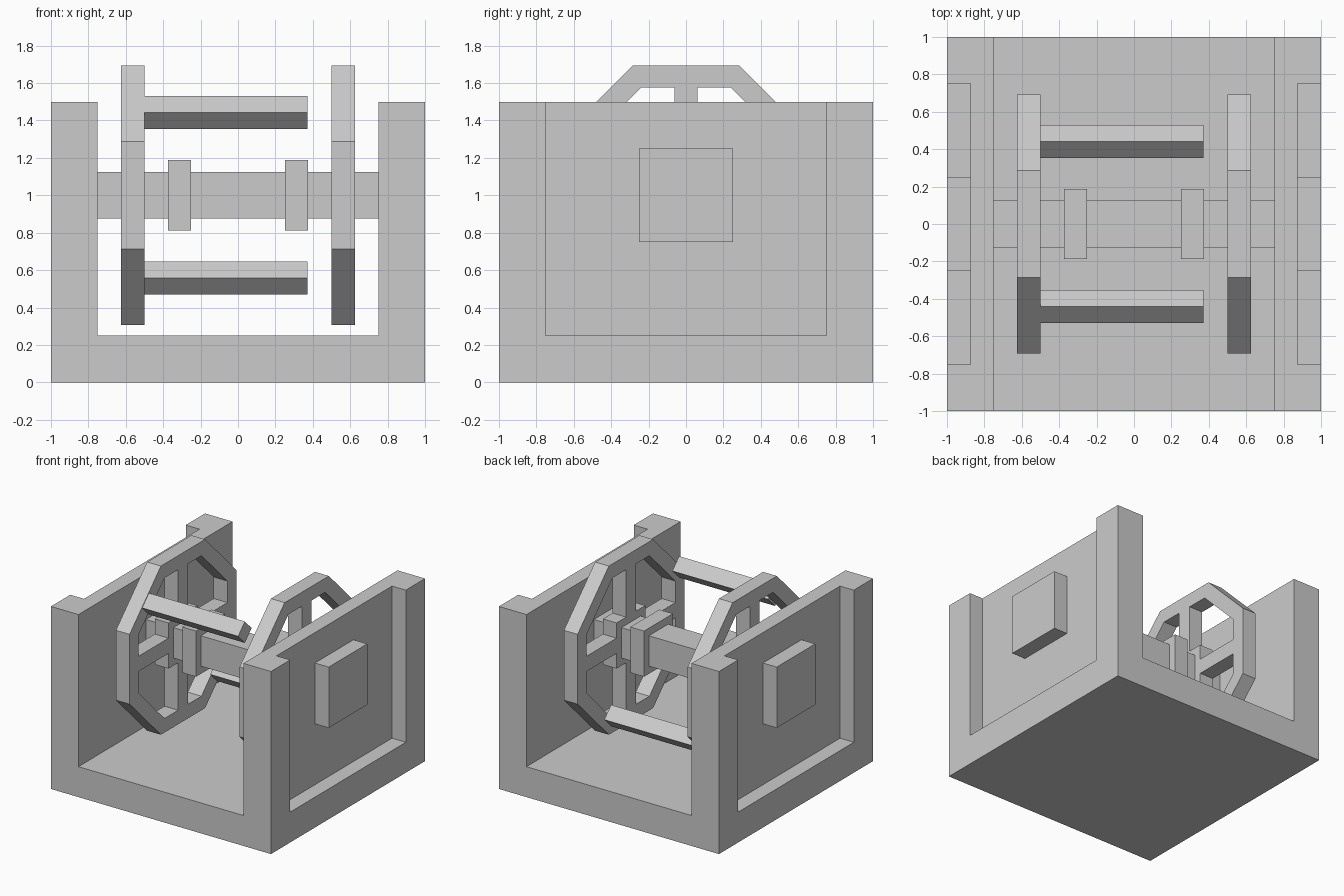
import bpy
import bmesh
from math import cos, sin, pi

if "Cube" in bpy.data.objects:
    bpy.data.objects.remove(bpy.data.objects["Cube"])

AXLE_Z = 1.0


def prism(name, pts, lo, hi, axis):
    """Extrude a closed 2D profile along x (points are y,z) or y (points are x,z)."""
    def place(u, v, d):
        return (d, u, v) if axis == 'x' else (u, d, v)
    bm = bmesh.new()
    a = [bm.verts.new(place(u, v, lo)) for u, v in pts]
    b = [bm.verts.new(place(u, v, hi)) for u, v in pts]
    n = len(pts)
    bm.faces.new(a)
    bm.faces.new(b[::-1])
    for i in range(n):
        j = (i + 1) % n
        bm.faces.new((a[i], b[i], b[j], a[j]))
    bmesh.ops.recalc_face_normals(bm, faces=bm.faces[:])
    me = bpy.data.meshes.new(name)
    bm.to_mesh(me)
    bm.free()
    ob = bpy.data.objects.new(name, me)
    bpy.context.collection.objects.link(ob)
    return ob


def rect(u0, u1, v0, v1):
    return [(u0, v0), (u1, v0), (u1, v1), (u0, v1)]


def square(half, u=0, v=AXLE_Z):
    return rect(u - half, u + half, v - half, v + half)


def cut(target, cutters):
    """Subtract the cutters, bake the result and remove the cutters."""
    for c in cutters:
        m = target.modifiers.new("cut", 'BOOLEAN')
        m.operation = 'DIFFERENCE'
        m.solver = 'EXACT'
        m.object = c
    dg = bpy.context.evaluated_depsgraph_get()
    me = bpy.data.meshes.new_from_object(target.evaluated_get(dg))
    target.modifiers.clear()
    target.data = me
    for c in cutters:
        bpy.data.objects.remove(c)


# U-shaped housing with an open-topped recess in each outer side
housing = prism("housing", [(-1, 0), (1, 0), (1, 1.5), (0.75, 1.5), (0.75, 0.25),
                            (-0.75, 0.25), (-0.75, 1.5), (-1, 1.5)], -1, 1, 'y')
recess = rect(-0.75, 0.75, 0.25, 1.7)
cut(housing, [prism("recess_cutter", recess, 0.875, 1.2, 'x'),
              prism("recess_cutter", recess, -1.2, -0.875, 'x')])

# Square bearing blocks in the recesses
prism("bearing_block_right", square(0.25), 0.875, 1, 'x')
prism("bearing_block_left", square(0.25), -1, -0.875, 'x')

# Axle and its two collars
prism("axle", square(0.125), -0.75, 0.75, 'x')
prism("collar_left", square(0.1875), -0.375, -0.25, 'x')
prism("collar_right", square(0.1875), 0.25, 0.375, 'x')

# Octagonal wheels: four openings leave the rim, the spokes and a square hub
octagon = [(0.75 * cos(pi / 8 + i * pi / 4), AXLE_Z + 0.75 * sin(pi / 8 + i * pi / 4))
           for i in range(8)]
r, s = 0.625 * cos(pi / 8), 0.625 * sin(pi / 8)
spoke, hub = 0.0625, 0.1875
opening = [(spoke, hub), (spoke, r), (s, r), (r, s), (r, spoke), (hub, spoke), (hub, hub)]
for side, x0, x1 in (("left", -0.625, -0.5), ("right", 0.5, 0.625)):
    wheel = prism("wheel_" + side, octagon, x0, x1, 'x')
    cut(wheel, [prism("opening_cutter", [(sy * u, AXLE_Z + sz * v) for u, v in opening],
                      x0 - 0.1, x1 + 0.1, 'x')
                for sy in (-1, 1) for sz in (-1, 1)])

# Two diagonal bars reaching out from the left wheel rim
c, h = 0.442, 0.088
for name, y, z in (("bar_front_top", -c, AXLE_Z + c), ("bar_back_bottom", c, AXLE_Z - c)):
    prism(name, [(y - h, z), (y, z - h), (y + h, z), (y, z + h)], -0.5, 0.372, 'x')
